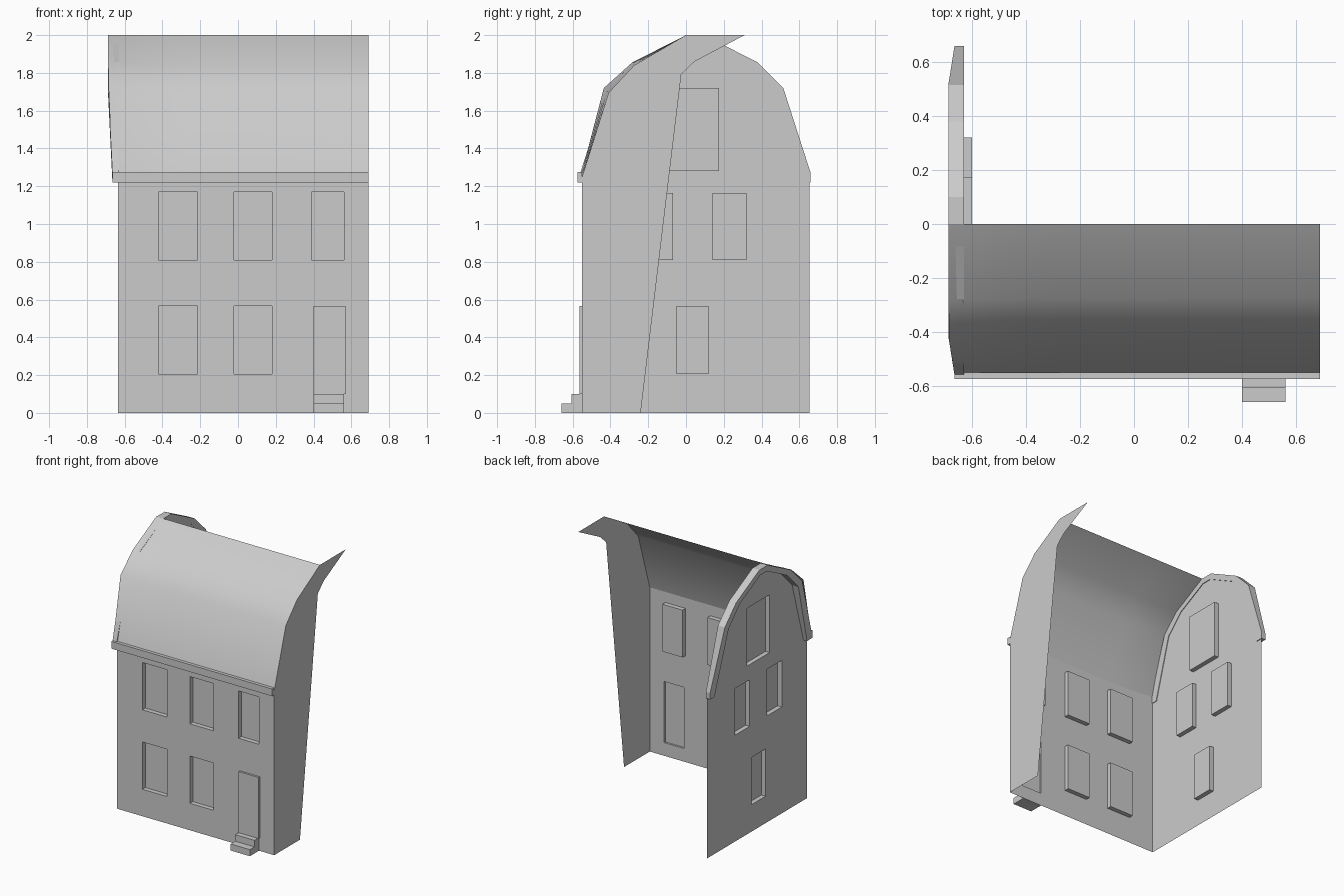
import bpy, bmesh
from mathutils import Vector

if "Cube" in bpy.data.objects:
    bpy.data.objects.remove(bpy.data.objects["Cube"])


def finish(name, bm):
    bmesh.ops.remove_doubles(bm, verts=bm.verts, dist=1e-5)
    me = bpy.data.meshes.new(name)
    bm.to_mesh(me)
    bm.free()
    ob = bpy.data.objects.new(name, me)
    bpy.context.collection.objects.link(ob)
    return ob


def face(bm, pts):
    return bm.faces.new([bm.verts.new(p) for p in pts])


def rect(u0, u1, v0, v1):
    return [(u0, v0), (u1, v0), (u1, v1), (u0, v1)]


def wall(name, place, outward, outline, holes):
    """Sheet wall with pocket openings; each hole is (u0, u1, v0, v1, depth)."""
    bm = bmesh.new()
    edges = []
    for loop in [outline] + [rect(*h[:4]) for h in holes]:
        vs = [bm.verts.new(place(u, v, 0)) for u, v in loop]
        edges += [bm.edges.new((a, b)) for a, b in zip(vs, vs[1:] + vs[:1])]
    bmesh.ops.triangle_fill(bm, edges=edges, use_beauty=True, use_dissolve=False)
    out = Vector(outward)
    bm.normal_update()
    for f in bm.faces:
        if f.normal.dot(out) < 0:
            f.normal_flip()
    # pocket sides and panes
    for u0, u1, v0, v1, d in holes:
        r = rect(u0, u1, v0, v1)
        pane = face(bm, [place(u, v, d) for u, v in r])
        pane.normal_update()
        flip = pane.normal.dot(out) < 0
        if flip:
            pane.normal_flip()
        for a, b in zip(r, r[1:] + r[:1]):
            f = face(bm, [place(*a, 0), place(*b, 0), place(*b, d), place(*a, d)])
            if flip:
                f.normal_flip()
    return finish(name, bm)


def box(name, x0, x1, y0, y1, z0, z1):
    bm = bmesh.new()
    bmesh.ops.create_cube(bm, size=1)
    for v in bm.verts:
        v.co = ((x0 + x1) / 2 + v.co.x * (x1 - x0),
                (y0 + y1) / 2 + v.co.y * (y1 - y0),
                (z0 + z1) / 2 + v.co.z * (z1 - z0))
    return finish(name, bm)


RIGHT, LEFT, FRONT, BACK = 0.69, -0.635, -0.55, 0.655
MID = 0.05

# Front wall: five windows above and below, plus a slightly raised door
windows = [(x0, x1, 0.81, 1.17, 0.035) for x0, x1 in ((-0.42, -0.215), (-0.02, 0.18), (0.39, 0.56))]
windows += [(x0, x1, 0.205, 0.565, 0.035) for x0, x1 in ((-0.42, -0.215), (-0.02, 0.18))]
door = (0.4, 0.57, 0.1, 0.565, -0.015)
wall("front_wall", lambda u, v, d: (u, FRONT + d, v), (0, -1, 0),
     rect(LEFT, RIGHT, 0, 1.25), windows + [door])

# Gambrel rake curves: back half, mirrored for the front half
outer_half = [(0.66, 1.22), (0.66, 1.27), (0.515, 1.72), (0.38, 1.855), (0.1, 1.998)]
inner_half = [(0.605, 1.22), (0.605, 1.225), (0.47, 1.69), (0.335, 1.83), (0.09, 1.955)]


def mirrored(half):
    return half + [(2 * MID - y, z) for y, z in reversed(half)]


outer, inner = mirrored(outer_half), mirrored(inner_half)

# Left gable wall with four windows
wall("gable_wall", lambda u, v, d: (LEFT + d, u, v), (-1, 0, 0),
     [(FRONT, 0), (BACK, 0), (BACK, 1.22)] + inner[1:-1] + [(FRONT, 1.22)],
     [(-0.1, 0.175, 1.28, 1.72, 0.035), (-0.245, -0.07, 0.81, 1.165, 0.035),
      (0.14, 0.32, 0.81, 1.165, 0.035), (-0.05, 0.12, 0.205, 0.565, 0.035)])

# Rake trim following the gable edge
bm = bmesh.new()
rings = []
for i, (o, n) in enumerate(zip(outer, inner)):
    x = -0.665 if i in (0, 1, 8, 9) else -0.688
    rings.append([bm.verts.new(p) for p in
                  ((x, *o), (-0.63, *o), (-0.63, *n), (x, *n))])
for a, b in zip(rings, rings[1:]):
    for j in range(4):
        k = (j + 1) % 4
        bm.faces.new((a[j], a[k], b[k], b[j]))
bm.faces.new(rings[0])
bm.faces.new(rings[-1])
bmesh.ops.recalc_face_normals(bm, faces=bm.faces)
finish("gable_trim", bm)

# Front roof slope, flaring out toward the gable end
plain = [(-0.55, 1.25), (-0.41, 1.695), (-0.275, 1.84), (0.0, 2.0)]
flared = [(-0.555, 1.26), (-0.435, 1.72), (-0.285, 1.855), (0.0, 2.0)]
edge_x = [-0.665, -0.685, -0.687, -0.688]
bm = bmesh.new()
cols = []
for t in (0, 0.3, 0.6, 0.8, 1):
    col = []
    for p, q, ex in zip(plain, flared, edge_x):
        start = -0.25
        w = t * t
        col.append(bm.verts.new((start + (ex - start) * t,
                                 p[0] + (q[0] - p[0]) * w, p[1] + (q[1] - p[1]) * w)))
    cols.append(col)
cols.insert(0, [bm.verts.new((RIGHT, *p)) for p in plain])
for a, b in zip(cols, cols[1:]):
    for j in range(3):
        f = bm.faces.new((a[j], a[j + 1], b[j + 1], b[j]))
        f.smooth = True
finish("roof", bm)

# Party wall strip on the right, with its rear edge echoing the roof curve
rear = [(-0.24, 0), (-0.24, 1.245), (-0.1, 1.72), (0.045, 1.86), (0.31, 2.0)]
bm = bmesh.new()
face(bm, [(RIGHT, y, z) for y, z in [(FRONT, 0)] + rear + plain[::-1]])
bmesh.ops.triangulate(bm, faces=bm.faces)
finish("party_wall", bm)

# Eave board and front steps
box("eave_board", -0.665, RIGHT, -0.575, -0.55, 1.22, 1.275)
box("lower_step", 0.4, 0.562, -0.66, -0.55, 0, 0.05)
box("upper_step", 0.4, 0.562, -0.605, -0.55, 0.05, 0.1)
